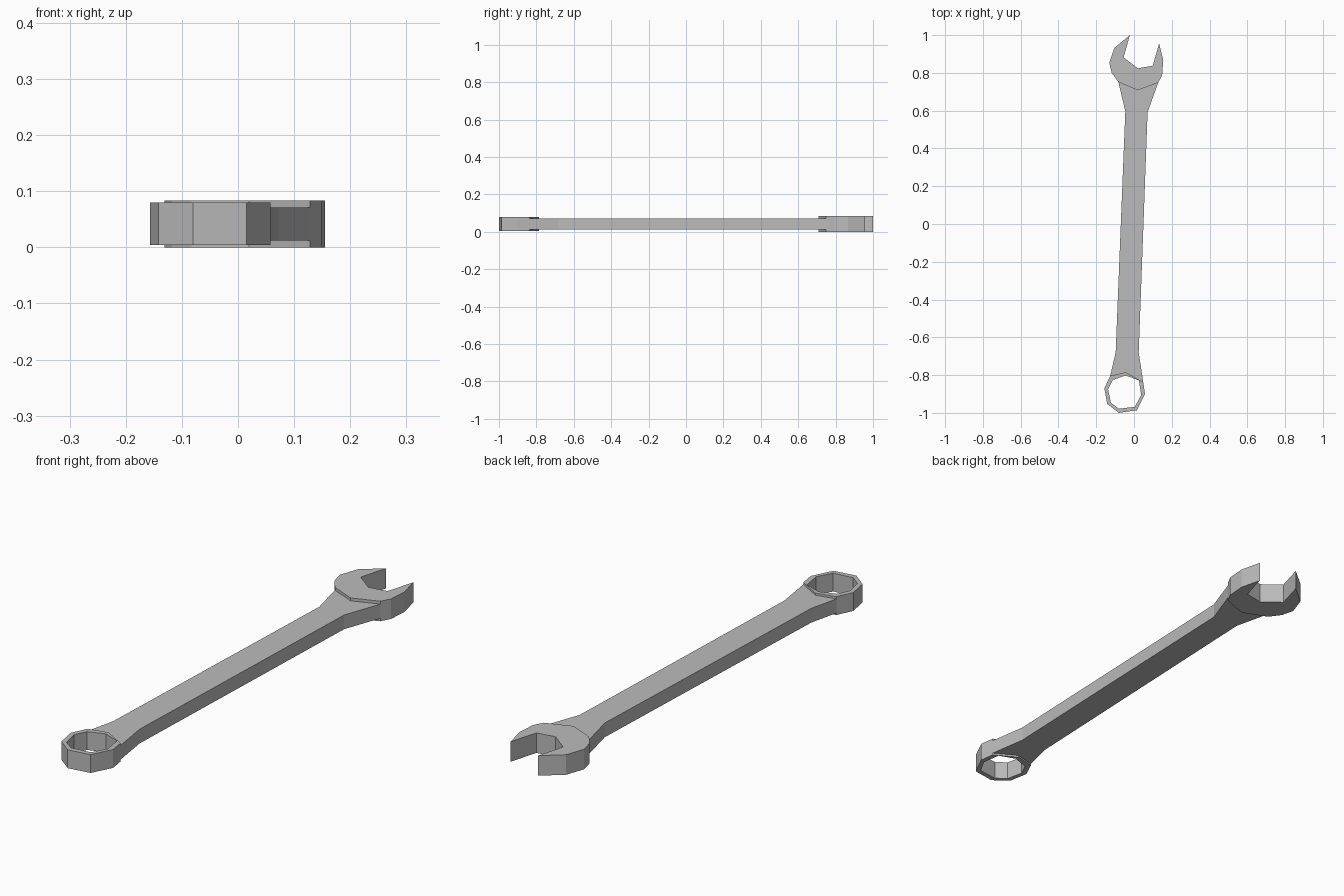
import bpy, bmesh

if "Cube" in bpy.data.objects:
    bpy.data.objects.remove(bpy.data.objects["Cube"])

steel = bpy.data.materials.new("grey steel")
steel.diffuse_color = (0.5, 0.5, 0.5, 1)
steel.use_nodes = True
steel.node_tree.nodes["Principled BSDF"].inputs["Base Color"].default_value = steel.diffuse_color


def finish(name, bm):
    bmesh.ops.recalc_face_normals(bm, faces=bm.faces)
    me = bpy.data.meshes.new(name)
    bm.to_mesh(me)
    bm.free()
    me.materials.append(steel)
    ob = bpy.data.objects.new(name, me)
    bpy.context.collection.objects.link(ob)


def prism(name, outline, z0, z1):
    """Solid plate from a flat outline."""
    bm = bmesh.new()
    lo = [bm.verts.new((x, y, z0)) for x, y in outline]
    hi = [bm.verts.new((x, y, z1)) for x, y in outline]
    bm.faces.new(lo)
    bm.faces.new(hi)
    for i in range(len(lo)):
        j = (i + 1) % len(lo)
        bm.faces.new((lo[i], lo[j], hi[j], hi[i]))
    finish(name, bm)


def ring(name, outer, inner, z0, z1):
    """Plate with a hole; both outlines have matching points."""
    bm = bmesh.new()
    loops = [[bm.verts.new((x, y, z)) for x, y in pts]
             for pts, z in ((outer, z0), (outer, z1), (inner, z1), (inner, z0))]
    n = len(outer)
    for k in range(4):
        a, b = loops[k], loops[(k + 1) % 4]
        for i in range(n):
            j = (i + 1) % n
            bm.faces.new((a[i], a[j], b[j], b[i]))
    finish(name, bm)


# Open jaw head
prism("open_jaw", [
    (-0.022, 1.0), (-0.104, 0.932), (-0.131, 0.854), (-0.118, 0.80),
    (-0.083, 0.752), (0.02, 0.708), (0.128, 0.748), (0.149, 0.788),
    (0.155, 0.867), (0.133, 0.957), (0.099, 0.838), (0.02, 0.824),
    (-0.055, 0.882)], 0.0, 0.083)

# Tapered handle, flared into both heads
prism("handle", [
    (-0.083, 0.752), (-0.046, 0.597), (-0.097, -0.679), (-0.126, -0.804),
    (-0.044, -0.785), (0.049, -0.838), (0.025, -0.679), (0.072, 0.592),
    (0.128, 0.748), (0.02, 0.708)], 0.012, 0.071)

# Eight-sided ring head
ring("ring_head",
     [(-0.044, -0.785), (-0.126, -0.804), (-0.157, -0.87), (-0.142, -0.952),
      (-0.08, -1.0), (0.015, -0.986), (0.058, -0.9), (0.049, -0.838)],
     [(-0.044, -0.802), (-0.113, -0.826), (-0.137, -0.876), (-0.122, -0.947),
      (-0.08, -0.978), (0.004, -0.968), (0.038, -0.906), (0.026, -0.828)],
     0.004, 0.08)
